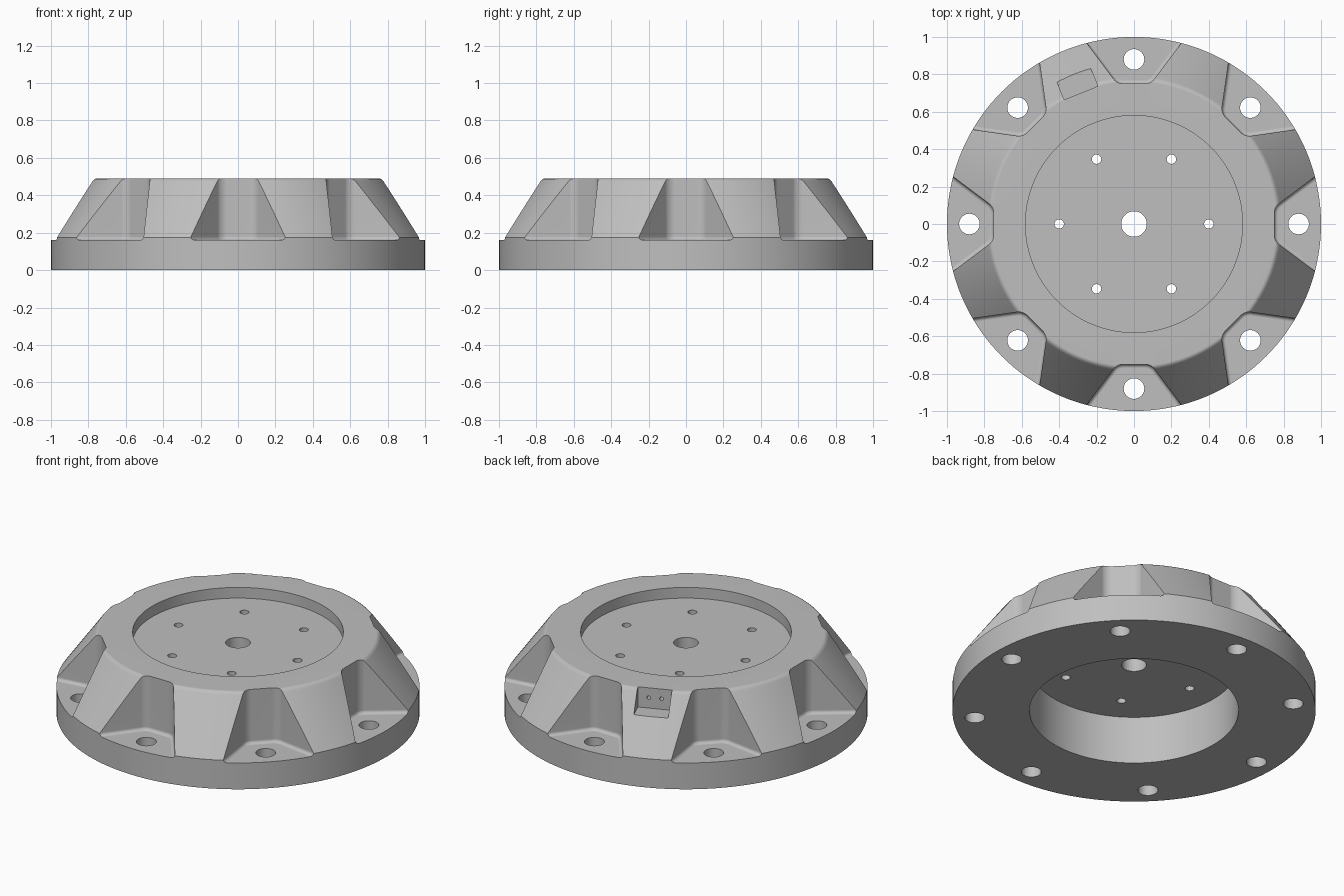
import bpy, bmesh
from math import pi, radians, sin, cos
from mathutils import Matrix, Vector

default = bpy.data.objects.get("Cube")
if default:
    bpy.data.objects.remove(default, do_unlink=True)

TOP, RIM, FLOOR = 0.49, 0.175, 0.16
RECESS, CEILING = 0.425, 0.29

metal = bpy.data.materials.new("grey metal")
metal.use_nodes = True
grey = (0.52, 0.52, 0.52, 1)
metal.diffuse_color = grey
metal.node_tree.nodes["Principled BSDF"].inputs["Base Color"].default_value = grey


def make_object(name, bm):
    bmesh.ops.recalc_face_normals(bm, faces=bm.faces)
    mesh = bpy.data.meshes.new(name)
    bm.to_mesh(mesh)
    bm.free()
    obj = bpy.data.objects.new(name, mesh)
    bpy.context.collection.objects.link(obj)
    mesh.materials.append(metal)
    return obj


def add_cylinder(bm, radius, length, matrix, sides=40):
    bmesh.ops.create_cone(bm, cap_ends=True, segments=sides, radius1=radius,
                          radius2=radius, depth=length, matrix=matrix)


def cut(body, name, bm):
    cutter = make_object(name, bm)
    cutter.hide_render = True
    mod = body.modifiers.new(name, 'BOOLEAN')
    mod.operation, mod.solver, mod.object = 'DIFFERENCE', 'EXACT', cutter
    bpy.context.view_layer.objects.active = body
    bpy.ops.object.modifier_apply(modifier=name)
    bpy.data.objects.remove(cutter, do_unlink=True)


# Flange body: revolved section with a rounded shoulder
shoulder = [(0.787, 0.473), (0.780, 0.481), (0.772, 0.487), (0.761, TOP)]
section = [(0.068, CEILING), (0.575, CEILING), (0.575, 0), (1, 0), (1, RIM),
           *shoulder, (0.58, TOP), (0.58, RECESS), (0.068, RECESS)]
bm = bmesh.new()
ring = [bm.verts.new((r, 0, z)) for r, z in section]
edges = [bm.edges.new((ring[i - 1], ring[i])) for i in range(len(ring))]
bmesh.ops.spin(bm, geom=ring + edges, cent=(0, 0, 0), axis=(0, 0, 1),
               angle=2 * pi, steps=144, use_merge=True)
bmesh.ops.remove_doubles(bm, verts=bm.verts, dist=1e-4)
body = make_object("flange_body", bm)

# Bolt pockets: flared prisms with rounded inner corners and floor fillets
bm = bmesh.new()
inner, outer = 0.75, 1.15
outline = [(inner, -0.09), (outer, -0.39), (outer, 0.39), (inner, 0.09)]
base = bm.faces.new([bm.verts.new((x, y, FLOOR)) for x, y in outline])
lift = bmesh.ops.extrude_face_region(bm, geom=[base])["geom"]
bmesh.ops.translate(bm, vec=(0, 0, 0.6),
                    verts=[g for g in lift if isinstance(g, bmesh.types.BMVert)])
bmesh.ops.recalc_face_normals(bm, faces=bm.faces)
corners = [e for e in bm.edges if all(v.co.x < inner + 0.01 for v in e.verts)
           and abs(e.verts[0].co.z - e.verts[1].co.z) > 0.1]
bmesh.ops.bevel(bm, geom=corners, offset=0.03, offset_type='OFFSET',
                segments=6, profile=0.5, affect='EDGES')
feet = [e for e in bm.edges if all(v.co.z < FLOOR + 0.01 for v in e.verts)
        and any(v.co.x < outer - 0.01 for v in e.verts)]
bmesh.ops.bevel(bm, geom=feet, offset=0.02, offset_type='OFFSET',
                segments=4, profile=0.5, affect='EDGES')
source = bm.verts[:] + bm.edges[:] + bm.faces[:]
for i in range(1, 8):
    copy = bmesh.ops.duplicate(bm, geom=source)["geom"]
    bmesh.ops.rotate(bm, cent=(0, 0, 0), matrix=Matrix.Rotation(i * pi / 4, 3, 'Z'),
                     verts=[g for g in copy if isinstance(g, bmesh.types.BMVert)])
cut(body, "bolt_pockets", bm)

# Through holes: outer bolt circle and inner screw circle
bm = bmesh.new()
for count, circle, radius in ((8, 0.88, 0.055), (6, 0.4, 0.025)):
    for i in range(count):
        a = 2 * pi * i / count
        add_cylinder(bm, radius, 2, Matrix.Translation((circle * cos(a), circle * sin(a), 0)))
cut(body, "through_holes", bm)

# Socket notch in the back slope
turn = Matrix.Rotation(radians(112), 4, 'Z')
bm = bmesh.new()
bmesh.ops.create_cube(bm, size=1, matrix=turn @ Matrix.Translation((0.956, 0, 0.567))
                      @ Matrix.Diagonal((0.4, 0.194, 0.4, 1)))
cut(body, "socket_notch", bm)

# Two blind pin holes in the notch wall
bm = bmesh.new()
for y in (-0.036, 0.036):
    add_cylinder(bm, 0.011, 0.2, turn @ Matrix.Translation((0.756, y, 0.43))
                 @ Matrix.Rotation(pi / 2, 4, 'Y'), 20)
cut(body, "pin_holes", bm)

# Smooth curved faces, keep machined edges crisp
bpy.ops.object.select_all(action='DESELECT')
body.select_set(True)
bpy.context.view_layer.objects.active = body
bpy.ops.object.shade_smooth_by_angle(angle=radians(28))
weighted = body.modifiers.new("weighted_normals", 'WEIGHTED_NORMAL')
weighted.keep_sharp = True
